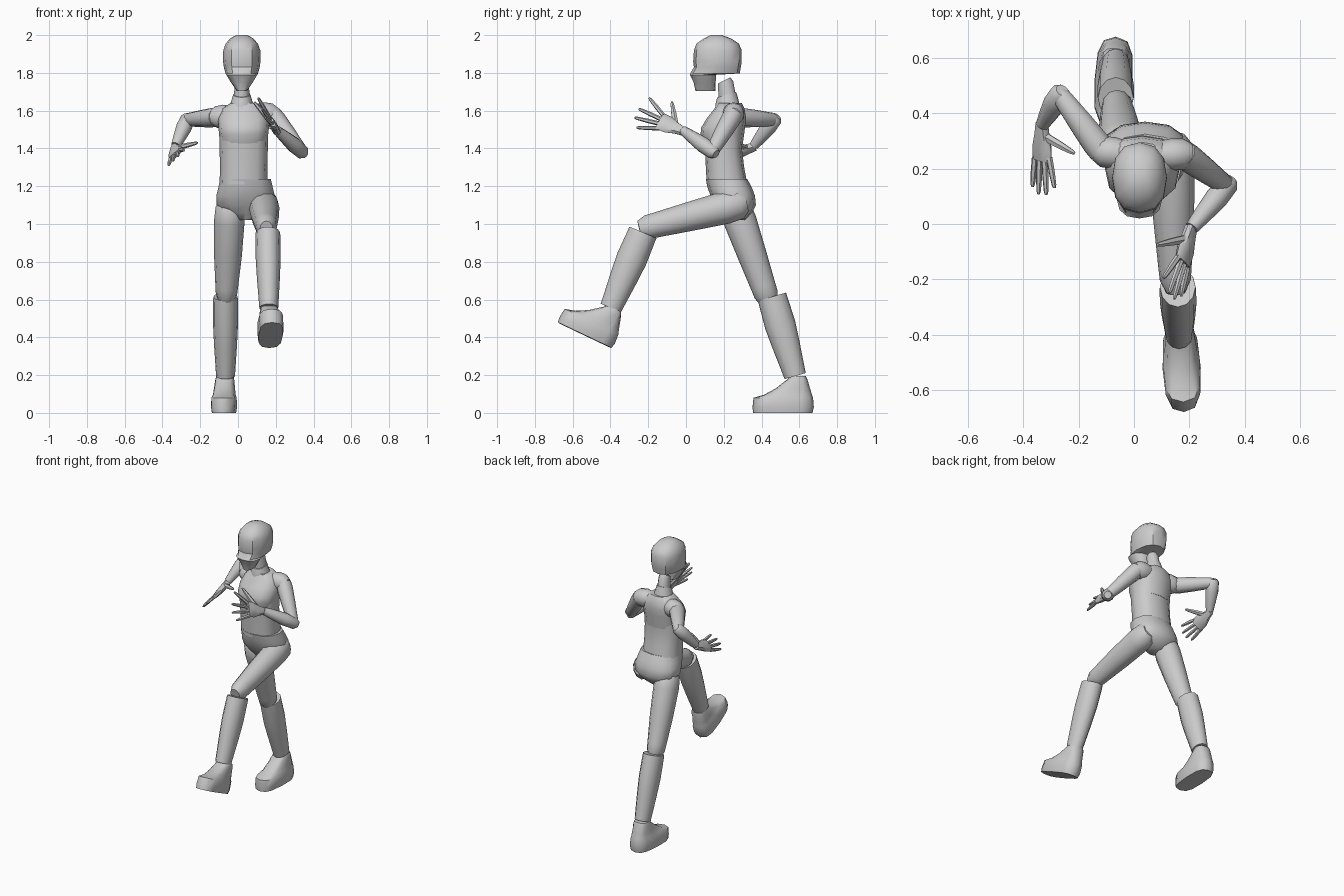
import bpy, bmesh, math
from mathutils import Vector, Matrix

X = Vector((1, 0, 0))


def loft(name, rings, angle=45):
    """Skin a list of equal point rings and cap both ends."""
    bm = bmesh.new()
    loops = [[bm.verts.new(p) for p in ring] for ring in rings]
    n = len(loops[0])
    for a, b in zip(loops, loops[1:]):
        for i in range(n):
            j = (i + 1) % n
            bm.faces.new((a[i], a[j], b[j], b[i]))
    bm.faces.new(loops[0])
    bm.faces.new(loops[-1])
    bmesh.ops.recalc_face_normals(bm, faces=bm.faces)
    mesh = bpy.data.meshes.new(name)
    bm.to_mesh(mesh)
    bm.free()
    mesh.shade_smooth()
    mesh.set_sharp_from_angle(angle=math.radians(angle))
    obj = bpy.data.objects.new(name, mesh)
    bpy.context.collection.objects.link(obj)
    return obj


def ring(c, u, v, n=12, p=1.0):
    """Super-ellipse ring; the first point lies on -v."""
    pts = []
    for i in range(n):
        a = 2 * math.pi * i / n - math.pi / 2
        s = [math.copysign(abs(k) ** p, k) if abs(k) > 1e-6 else 0
             for k in (math.cos(a), math.sin(a))]
        pts.append(c + u * s[0] + v * s[1])
    return pts


def stack(name, cx, levels, p=1.0, angle=45, slant=0.0):
    """Horizontal rings: (z, front y, back y, half width)."""
    rings = []
    for z, y0, y1, hw in levels:
        hd = (y1 - y0) / 2
        rings.append(ring(Vector((cx, (y0 + y1) / 2, z)), X * hw,
                          Vector((0, hd, hd * slant)), p=p))
    return loft(name, rings, angle)


def limb(name, a, b, secs, hint=X, n=12, p=1.0):
    """Rings along a-b: (t, half width along hint, half depth)."""
    a, b = Vector(a), Vector(b)
    d = (b - a).normalized()
    v = d.cross(hint).normalized()
    u = v.cross(d).normalized()
    return loft(name, [ring(a.lerp(b, t), u * w, v * h, n, p) for t, w, h in secs])


# head with a stepped jaw
stack("head", 0.02, [
    (1.705, 0.05, 0.155, 0.028), (1.75, 0.04, 0.157, 0.058),
    (1.79, 0.02, 0.16, 0.082), (1.797, 0.022, 0.285, 0.086),
    (1.83, 0.042, 0.29, 0.095), (1.86, 0.038, 0.295, 0.099),
    (1.92, 0.042, 0.295, 0.098), (1.955, 0.055, 0.28, 0.085),
    (1.982, 0.095, 0.24, 0.062), (2.0, 0.13, 0.19, 0.03)], p=0.85, angle=35)

# neck: slanted collar and narrow upper part
stack("neck_base", 0.02, [(1.61, 0.155, 0.285, 0.07), (1.65, 0.155, 0.275, 0.056),
                          (1.685, 0.165, 0.265, 0.046)], slant=0.3)
stack("neck", 0.02, [(1.67, 0.175, 0.262, 0.042), (1.735, 0.17, 0.25, 0.038),
                     (1.76, 0.17, 0.235, 0.036)], slant=0.5)

# torso
stack("chest", 0.03, [
    (1.42, 0.1, 0.3, 0.12), (1.475, 0.077, 0.308, 0.13), (1.51, 0.08, 0.312, 0.134),
    (1.56, 0.11, 0.318, 0.135), (1.61, 0.15, 0.31, 0.115),
    (1.64, 0.165, 0.295, 0.07)], p=0.8)
stack("abdomen", 0.03, [
    (1.21, 0.11, 0.325, 0.128), (1.3, 0.105, 0.308, 0.125), (1.4, 0.1, 0.296, 0.128),
    (1.5, 0.09, 0.305, 0.13)], p=0.8)
stack("pelvis", 0.04, [
    (1.02, 0.21, 0.31, 0.04), (1.06, 0.185, 0.35, 0.115), (1.1, 0.155, 0.37, 0.155),
    (1.15, 0.13, 0.365, 0.155), (1.19, 0.115, 0.35, 0.145),
    (1.237, 0.105, 0.325, 0.134)], p=0.85)

# legs: the left is raised forward, the right carries the weight
shin = [(0, 0.064, 0.078), (0.04, 0.066, 0.078), (0.35, 0.066, 0.082),
        (0.6, 0.061, 0.074), (1, 0.05, 0.058)]
thigh = [(0, 0.05, 0.05), (0.06, 0.075, 0.08), (0.2, 0.081, 0.087), (0.55, 0.074, 0.077),
         (0.88, 0.06, 0.066), (0.96, 0.056, 0.064), (1.04, 0.035, 0.045)]
for side, hip, knee, shin_top, ankle in [
        ("left", (0.135, 0.32, 1.115), (0.15, -0.225, 0.978),
         (0.158, -0.228, 0.955), (0.163, -0.398, 0.555)),
        ("right", (-0.042, 0.25, 1.12), (-0.062, 0.432, 0.605),
         (-0.066, 0.455, 0.615), (-0.066, 0.578, 0.195))]:
    limb(side + "_thigh", hip, knee, thigh)
    limb(side + "_shin", shin_top, ankle, shin)


# feet: one shoe shape, placed twice
def foot(name, loc, pitch, yaw):
    obj = stack(name, 0, [
        (0.0, -0.16, 0.155, 0.064), (0.03, -0.163, 0.162, 0.069),
        (0.08, -0.158, 0.158, 0.067), (0.097, -0.1, 0.152, 0.06),
        (0.13, -0.04, 0.142, 0.056), (0.178, 0.022, 0.128, 0.05),
        (0.195, 0.035, 0.12, 0.045)], p=0.68, angle=50)
    obj.matrix_world = (Matrix.Translation(loc) @ Matrix.Rotation(math.radians(yaw), 4, "Z")
                        @ Matrix.Rotation(math.radians(pitch), 4, "X"))


foot("left_foot", (0.173, -0.535, 0.41), -25.5, 3)
foot("right_foot", (-0.074, 0.515, 0), 0, -3)

# arms
for side, inner, shoulder, elbow, wrist in [
        ("left", (0.09, 0.25, 1.585), (0.18, 0.252, 1.58),
         (0.335, 0.138, 1.385), (0.208, -0.015, 1.495)),
        ("right", (-0.03, 0.25, 1.575), (-0.115, 0.262, 1.565),
         (-0.268, 0.468, 1.552), (-0.33, 0.36, 1.415))]:
    limb(side + "_shoulder", inner, shoulder,
         [(0, 0.05, 0.05), (0.5, 0.058, 0.062), (1.0, 0.056, 0.058), (1.35, 0.036, 0.036)],
         hint=Vector((0, 1, 0)))
    limb(side + "_upper_arm", shoulder, elbow,
         [(0, 0.05, 0.05), (0.15, 0.052, 0.052), (0.5, 0.046, 0.046), (0.95, 0.036, 0.036),
          (1.06, 0.024, 0.024)], n=10)
    limb(side + "_forearm", elbow, wrist,
         [(-0.14, 0.024, 0.024), (-0.05, 0.038, 0.038), (0.3, 0.042, 0.042),
          (0.7, 0.033, 0.033), (1, 0.025, 0.025)], n=10)


# hands: flat palm, four spread fingers and a thumb
def hand(side, wrist, knuckles, spread, tips, thumb):
    w, k, s = Vector(wrist), Vector(knuckles), Vector(spread)
    half = s.length
    limb(side + "_palm", w, k, [(-0.12, half * 0.5, 0.021), (0.2, half * 0.68, 0.021),
                                (0.6, half * 1.05, 0.02), (1, half * 1.1, 0.014)],
         hint=s, n=8, p=0.8)
    taper = [(0, 0.012, 0.012), (0.5, 0.0115, 0.011), (0.9, 0.009, 0.008), (1, 0.005, 0.005)]
    for i, tip in enumerate(tips):
        base = k.lerp(w, 0.08) + s * (-0.85 + i * 0.57)
        limb(f"{side}_finger_{i + 1}", base, tip, taper, hint=s, n=6)
    limb(side + "_thumb", w.lerp(k, 0.3) + s * 0.4, thumb,
         [(0, 0.017, 0.015), (0.5, 0.015, 0.013), (0.9, 0.01, 0.009), (1, 0.006, 0.006)],
         hint=Vector((0, 1, 0)), n=6)


hand("left", (0.203, -0.025, 1.495), (0.175, -0.14, 1.545), (-0.022, 0.012, 0.04),
     [(0.17, -0.262, 1.51), (0.145, -0.272, 1.563), (0.127, -0.25, 1.61),
      (0.107, -0.195, 1.668)], (0.085, -0.075, 1.645))
hand("right", (-0.333, 0.352, 1.405), (-0.332, 0.23, 1.365), (0.03, 0, 0.03),
     [(-0.367, 0.135, 1.312), (-0.345, 0.108, 1.335), (-0.317, 0.105, 1.36),
      (-0.287, 0.13, 1.39)], (-0.215, 0.255, 1.43))
